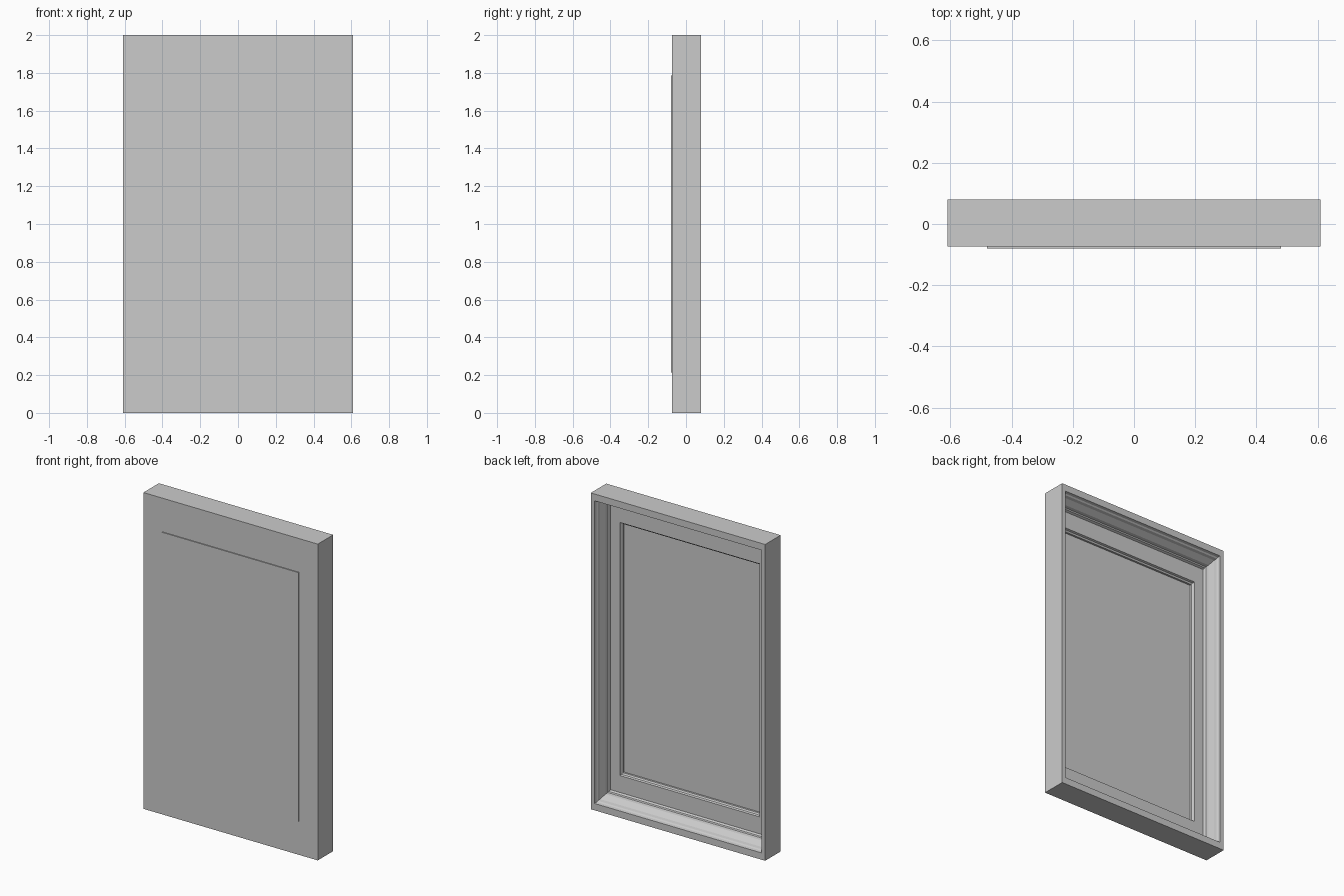
import bpy, bmesh

if "Cube" in bpy.data.objects:
    bpy.data.objects.remove(bpy.data.objects["Cube"])

HALF_W = 0.61   # half width; height is 2, so margins scale with each axis


def rect(bm, m, y):
    """Rectangular loop inset by the proportional margin m at depth y."""
    x, z = HALF_W * (1 - m), 1 - m
    return [bm.verts.new((sx * x, y, 1 + sz * z))
            for sx, sz in ((-1, -1), (1, -1), (1, 1), (-1, 1))]


def finish(bm, name):
    bmesh.ops.recalc_face_normals(bm, faces=bm.faces)
    mesh = bpy.data.meshes.new(name)
    bm.to_mesh(mesh)
    bm.free()
    ob = bpy.data.objects.new(name, mesh)
    bpy.context.collection.objects.link(ob)
    return ob


def ring(name, profile):
    """Closed (margin, y) profile swept round the rectangle with mitred corners."""
    bm = bmesh.new()
    loops = [rect(bm, m, y) for m, y in profile]
    for a, b in zip(loops, loops[1:] + loops[:1]):
        for i in range(4):
            j = (i + 1) % 4
            bm.faces.new((a[i], a[j], b[j], b[i]))
    return finish(bm, name)


def slab(name, m, y0, y1):
    """Solid rectangular board."""
    bm = bmesh.new()
    a, b = rect(bm, m, y0), rect(bm, m, y1)
    bm.faces.new(a)
    bm.faces.new(b)
    for i in range(4):
        j = (i + 1) % 4
        bm.faces.new((a[i], a[j], b[j], b[i]))
    return finish(bm, name)


# Moulded frame: flat rim, stepped slope, recessed border, bevelled opening
ring("moulded_frame", [
    (0.0, -0.074), (0.0, 0.08), (0.043, 0.08),
    (0.046, 0.062), (0.052, 0.055), (0.056, 0.036),
    (0.077, 0.0), (0.080, -0.020), (0.087, -0.024), (0.093, -0.038),
    (0.200, -0.038), (0.204, -0.050), (0.213, -0.056), (0.213, -0.074),
])

# Central panel, standing slightly proud of the front
slab("centre_panel", 0.213, -0.08, -0.068)
